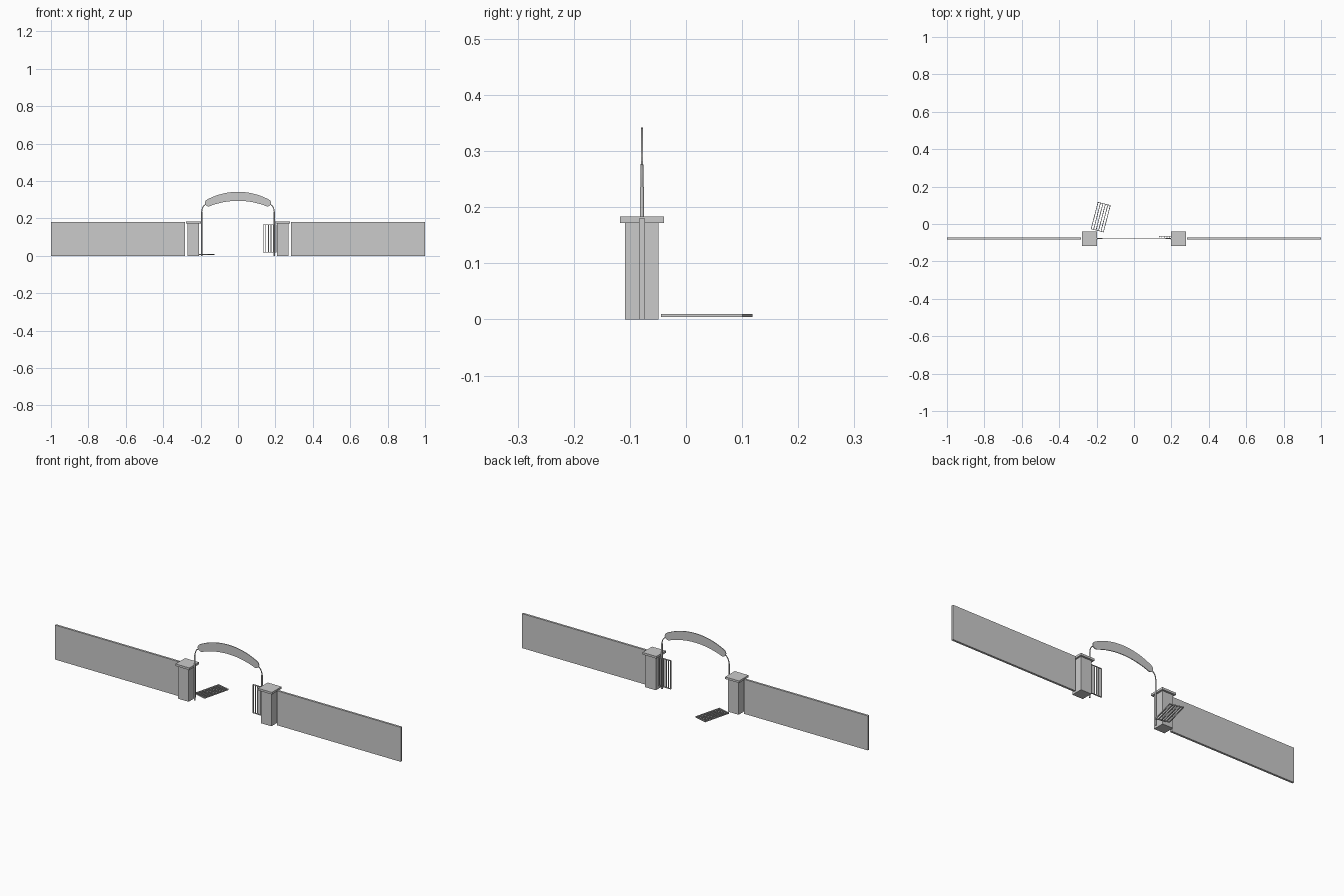
import bpy, bmesh, math
from mathutils import Matrix, Vector

if "Cube" in bpy.data.objects:
    bpy.data.objects.remove(bpy.data.objects["Cube"])

Y = -0.0785  # line of the fence


def add_box(bm, x0, x1, y0, y1, z0, z1):
    m = Matrix.Translation(((x0 + x1) / 2, (y0 + y1) / 2, (z0 + z1) / 2))
    m = m @ Matrix.Diagonal((x1 - x0, y1 - y0, z1 - z0, 1))
    bmesh.ops.create_cube(bm, size=1, matrix=m)


def finish(bm, name):
    bmesh.ops.recalc_face_normals(bm, faces=bm.faces)
    me = bpy.data.meshes.new(name)
    bm.to_mesh(me)
    bm.free()
    ob = bpy.data.objects.new(name, me)
    bpy.context.collection.objects.link(ob)
    return ob


def box(name, *dims):
    bm = bmesh.new()
    add_box(bm, *dims)
    return finish(bm, name)


def gate_leaf(name, w=0.071, h=0.15, t=0.006, bars=6):
    # upright bars between a top and a bottom rail, in the local XZ plane
    bm = bmesh.new()
    b = 0.0035
    for i in range(bars):
        x = i * (w - b) / (bars - 1)
        add_box(bm, x, x + b, -t / 2, t / 2, 0, h)
    for z in (0, h - b):
        add_box(bm, 0, w, -t / 2 + 0.0005, t / 2 - 0.0005, z, z + b)
    return finish(bm, name)


for s, side in ((-1, "left"), (1, "right")):
    def span(a, b):
        return sorted((s * a, s * b))

    # wall panel, brick pillar and its cap
    box(side + "_wall", *span(0.283, 1.0), Y - 0.0055, Y + 0.0055, 0, 0.18)
    box(side + "_pillar", *span(0.209, 0.270), -0.109, -0.049, 0, 0.172)
    box(side + "_pillar_cap", *span(0.199, 0.279), -0.118, -0.039, 0.172, 0.183)

    # slim post carrying the arch
    bpy.ops.mesh.primitive_cylinder_add(vertices=12, radius=0.0038, depth=0.236,
                                        location=(s * 0.194, Y, 0.118))
    bpy.context.object.name = side + "_post"
    bpy.ops.object.shade_smooth_by_angle()

    # bent rod from post to sign
    cu = bpy.data.curves.new(side + "_rod", 'CURVE')
    cu.dimensions = '3D'
    cu.bevel_depth = 0.0024
    cu.bevel_resolution = 2
    cu.use_fill_caps = True
    sp = cu.splines.new('BEZIER')
    sp.bezier_points.add(1)
    ends = (((0.194, 0.23), (0.194, 0.21), (0.194, 0.255)),
            ((0.168, 0.276), (0.185, 0.272), (0.15, 0.28)))
    for p, (co, l, r) in zip(sp.bezier_points, ends):
        p.co, p.handle_left, p.handle_right = [Vector((s * q[0], Y, q[1])) for q in (co, l, r)]
    bpy.context.collection.objects.link(bpy.data.objects.new(side + "_rod", cu))

# arched sign plate with rounded ends
R, ZC, A, N = 0.374, 0.318 - 0.374, 0.436, 24
outline = []
for side in (1, -1):
    for i in range(N + 1):
        u = side * (-1 + 2 * i / N)
        r = R + side * (0.024 - 0.005 * u * u)
        outline.append((r * math.sin(u * A), ZC + r * math.cos(u * A)))
    cx, cz = side * R * math.sin(A), ZC + R * math.cos(A)
    for i in range(1, 8):
        # half-round end, from outer to inner edge (and back on the other end)
        t = math.pi / 2 - side * A - math.pi * i / 8 + (0 if side > 0 else math.pi)
        outline.append((cx + 0.019 * math.cos(t), cz + 0.019 * math.sin(t)))
bm = bmesh.new()
face = bm.faces.new([bm.verts.new((x, Y - 0.002, z)) for x, z in outline])
ext = bmesh.ops.extrude_face_region(bm, geom=[face])
bmesh.ops.translate(bm, vec=(0, 0.004, 0),
                    verts=[v for v in ext["geom"] if isinstance(v, bmesh.types.BMVert)])
finish(bm, "arched_sign")

# hanging gate leaf on the right
leaf = gate_leaf("standing_gate_leaf")
leaf.location = (0.134, -0.068, 0.018)

# fallen gate leaf lying on the ground behind the left pillar
fallen = gate_leaf("fallen_gate_leaf")
fallen.matrix_world = (Matrix.Translation((-0.231, -0.027, 0.007))
                       @ Matrix.Rotation(math.radians(-14.5), 4, 'Z')
                       @ Matrix.Rotation(math.radians(-90), 4, 'X'))
